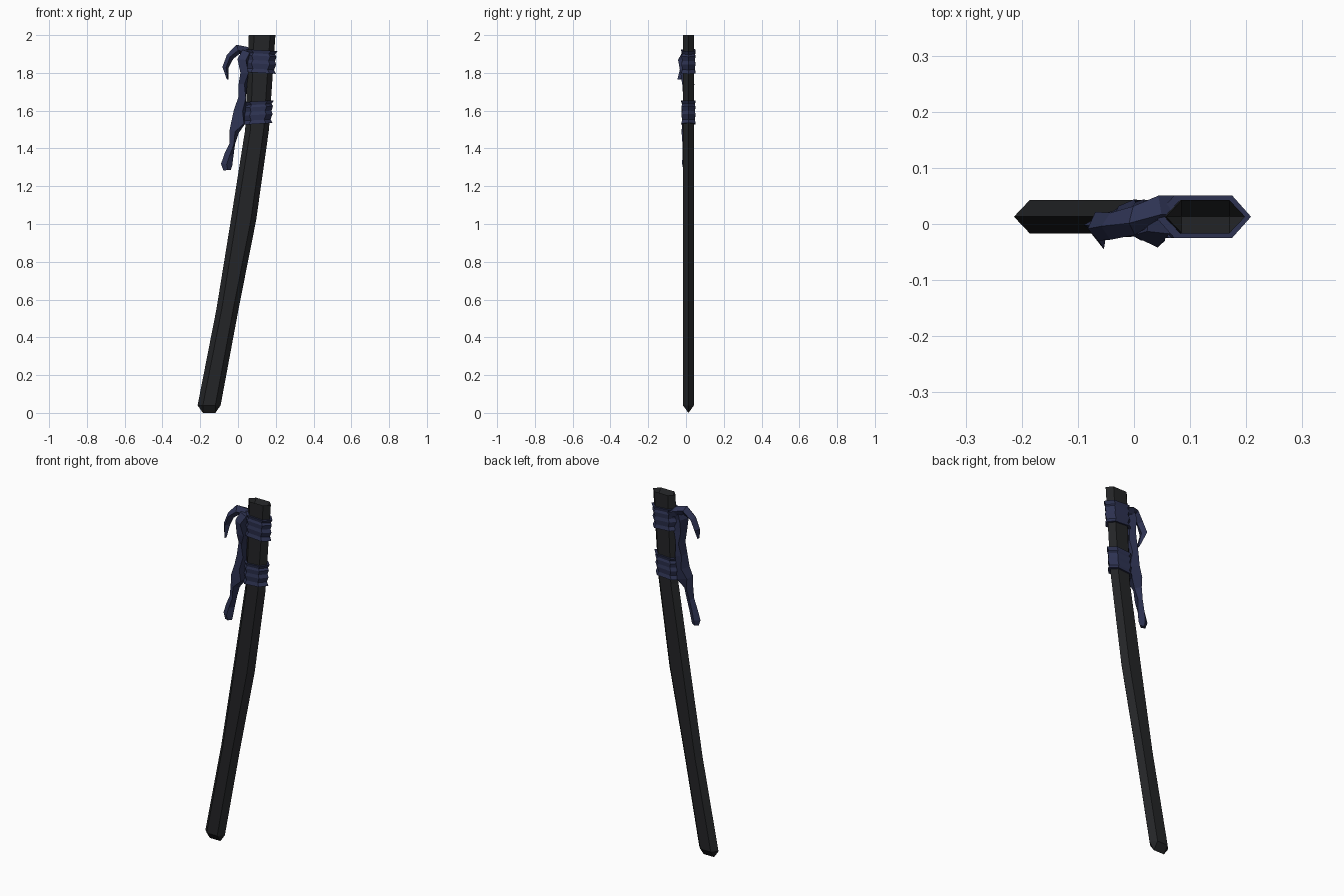
import bpy, bmesh, math
from mathutils import Vector

if "Cube" in bpy.data.objects:
    bpy.data.objects.remove(bpy.data.objects["Cube"])

CY = 0.013  # depth centre of the scabbard


def material(name, color):
    m = bpy.data.materials.new(name)
    m.diffuse_color = (*color, 1)
    m.use_nodes = True
    m.node_tree.nodes["Principled BSDF"].inputs["Base Color"].default_value = m.diffuse_color
    return m


BLACK = material("black_lacquer", (0.017, 0.018, 0.020))
BLUE = material("navy_cloth", (0.027, 0.033, 0.085))


def loft(name, rings, mat, caps=True, closed=False):
    """Skin a list of equal-length point rings with flat quads."""
    bm = bmesh.new()
    loops = [[bm.verts.new(p) for p in r] for r in rings]
    pairs = list(zip(loops, loops[1:]))
    if closed:
        pairs.append((loops[-1], loops[0]))
    for a, b in pairs:
        n = len(a)
        for i in range(n):
            j = (i + 1) % n
            bm.faces.new((a[i], a[j], b[j], b[i]))
    if caps and not closed:
        bm.faces.new(loops[0][::-1])
        bm.faces.new(loops[-1])
    bmesh.ops.remove_doubles(bm, verts=bm.verts, dist=1e-5)
    bmesh.ops.recalc_face_normals(bm, faces=bm.faces)
    me = bpy.data.meshes.new(name)
    bm.to_mesh(me)
    bm.free()
    ob = bpy.data.objects.new(name, me)
    ob.data.materials.append(mat)
    bpy.context.collection.objects.link(ob)
    return ob


def hexagon(xl, xr, z, hy, tip=0.028, tilt=0.0):
    """Long hexagon with points at the left and right."""
    pts = [(xl, 0), (xl + tip, -hy), (xr - tip, -hy),
           (xr, 0), (xr - tip, hy), (xl + tip, hy)]
    mid = (xl + xr) / 2
    return [(x, CY + y, z + tilt * (x - mid)) for x, y in pts]


def ridge(xl, xr, z):
    """Section folded flat to a ridge."""
    return [(min(max(x, xl + 0.028), xr - 0.028), CY, z)
            for x, _, _ in hexagon(xl, xr, z, 0)]


# Curved scabbard: pointed foot, recessed mouth
SECTIONS = [(0.04, -0.214, -0.092), (0.55, -0.114, 0.003), (1.02, -0.038, 0.096),
            (1.50, 0.038, 0.164), (2.0, 0.057, 0.198)]
rings = [ridge(-0.214, -0.092, 0.0)]
rings += [hexagon(l, r, z, 0.0295) for z, l, r in SECTIONS]
rings.append(ridge(0.057, 0.198, 1.95))
loft("scabbard", rings, BLACK, caps=False)


def edges(z):
    """Left and right scabbard edge at a height near the mouth."""
    (z0, l0, r0), (z1, l1, r1) = SECTIONS[-2:]
    f = (z - z0) / (z1 - z0)
    return l0 + f * (l1 - l0), r0 + f * (r1 - r0)


# Two cloth bands, each a pleated sleeve around the scabbard
def band(name, z0, z1, tilt):
    prof = [(0, 0.016), (0.17, 0.005), (0.4, 0.014), (0.55, 0.007),
            (0.75, 0.013), (0.85, 0.005), (1, 0.016)]
    outer = []
    for f, out in prof:
        z = z0 + f * (z1 - z0)
        l, r = edges(z)
        outer.append(hexagon(l - out, r + out, z, 0.031 + out * 0.45, 0.034, tilt))
    inner = []
    for z in (z1, z0):
        l, r = edges(z)
        inner.append(hexagon(l, r, z, 0.029, 0.028, tilt))
    loft(name, outer + inner, BLUE, closed=True)


band("upper_wrap", 1.80, 1.92, -0.06)
band("lower_wrap", 1.53, 1.65, 0.06)


# Cloth strips: four-sided folds swept along a path (x, y, z, thickness, width, twist)
def strip(name, path):
    pts = [Vector(p[:3]) for p in path]
    rings = []
    for i, (x, y, z, t, w, tw) in enumerate(path):
        tan = (pts[min(i + 1, len(pts) - 1)] - pts[max(i - 1, 0)])
        tan.y = 0
        tan.normalize()
        nor = tan.cross(Vector((0, 1, 0)))
        a = math.radians(tw)
        ring = []
        for k in range(4):
            u, v = math.cos(a + k * math.pi / 2), math.sin(a + k * math.pi / 2)
            ring.append(pts[i] + nor * (u * t) + Vector((0, v * w, 0)))
        rings.append(ring)
    loft(name, rings, BLUE)


strip("upper_tail", [
    (0.075, 0.028, 1.895, 0.022, 0.026, 30),
    (0.040, 0.026, 1.915, 0.026, 0.026, 20),
    (0.000, 0.006, 1.925, 0.026, 0.026, 10),
    (-0.042, -0.004, 1.885, 0.020, 0.024, 0),
    (-0.066, -0.004, 1.830, 0.017, 0.026, 10),
    (-0.055, -0.034, 1.765, 0.004, 0.012, 20)])

strip("side_strip_and_lower_tail", [
    (0.045, 0.010, 1.915, 0.030, 0.036, 40),
    (0.028, -0.002, 1.870, 0.034, 0.044, 25),
    (0.034, 0.000, 1.800, 0.030, 0.042, 45),
    (0.026, 0.012, 1.740, 0.024, 0.034, 20),
    (0.022, 0.012, 1.670, 0.028, 0.038, 45),
    (0.012, 0.010, 1.600, 0.036, 0.036, 20),
    (0.002, 0.006, 1.540, 0.048, 0.034, 40),
    (-0.020, 0.004, 1.490, 0.026, 0.028, 10),
    (-0.030, 0.002, 1.425, 0.017, 0.024, 30),
    (-0.048, 0.000, 1.365, 0.025, 0.020, 10),
    (-0.060, -0.002, 1.315, 0.030, 0.018, 0),
    (-0.058, -0.002, 1.285, 0.020, 0.012, 10)])
